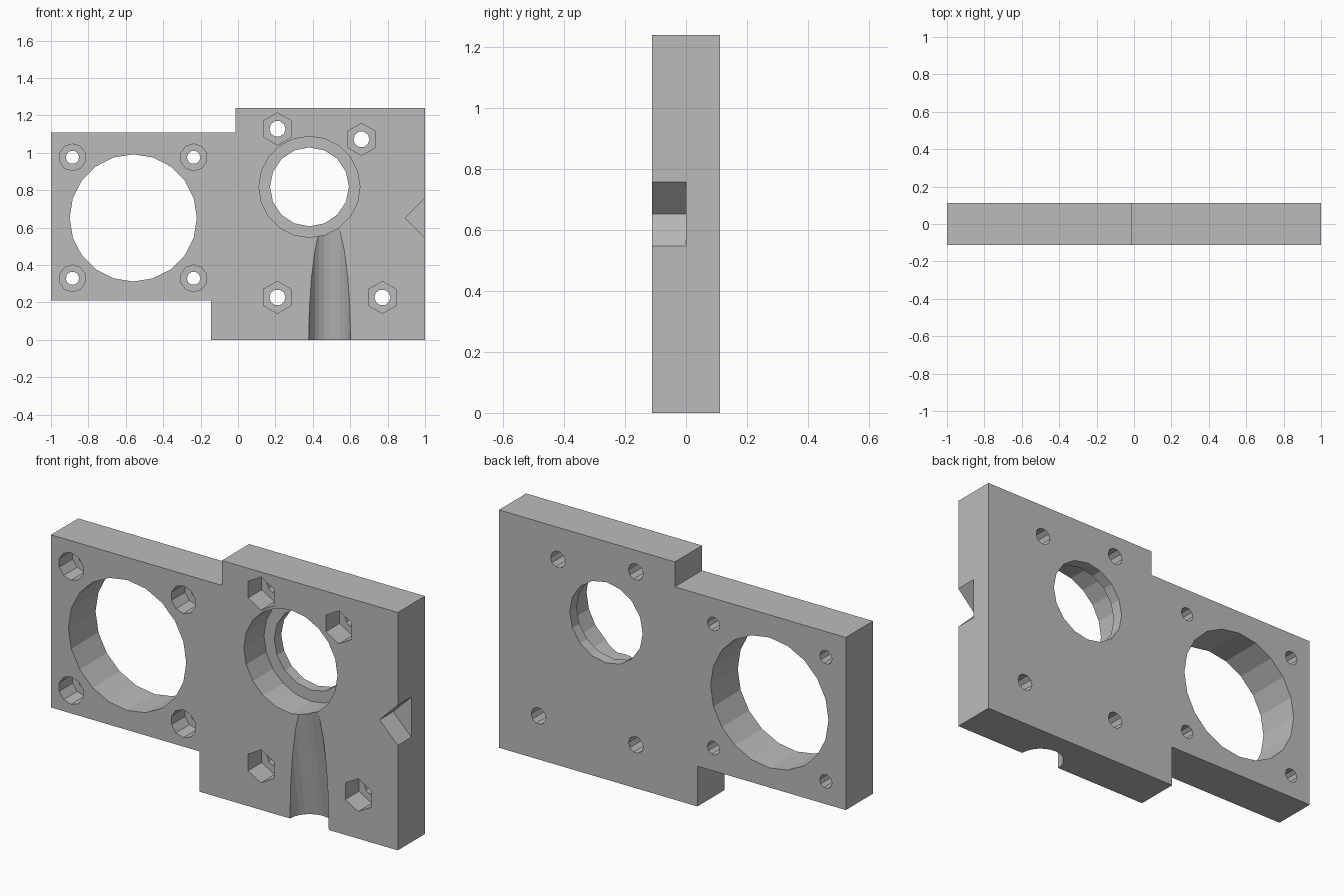
import bpy, bmesh, math
from mathutils import Matrix, Vector

if "Cube" in bpy.data.objects:
    bpy.data.objects.remove(bpy.data.objects["Cube"], do_unlink=True)

HALF = 0.112          # half of the plate thickness
FRONT, OUT = -HALF, 0.05

grey = bpy.data.materials.new("plain grey")
grey.use_nodes = True
grey.diffuse_color = (0.5, 0.5, 0.5, 1)
grey.node_tree.nodes["Principled BSDF"].inputs["Base Color"].default_value = (0.5, 0.5, 0.5, 1)


def prism(name, outline, y0, y1):
    """Extrude an x-z outline from y0 to y1."""
    bm = bmesh.new()
    face = bm.faces.new([bm.verts.new((x, y0, z)) for x, z in outline])
    new = bmesh.ops.extrude_face_region(bm, geom=[face])["geom"]
    bmesh.ops.translate(bm, vec=(0, y1 - y0, 0),
                        verts=[v for v in new if isinstance(v, bmesh.types.BMVert)])
    bmesh.ops.recalc_face_normals(bm, faces=bm.faces)
    mesh = bpy.data.meshes.new(name)
    bm.to_mesh(mesh)
    bm.free()
    obj = bpy.data.objects.new(name, mesh)
    bpy.context.collection.objects.link(obj)
    obj.data.materials.append(grey)
    return obj


def ring(x, z, radius, sides, start=0.0):
    angles = [start + math.tau * i / sides for i in range(sides)]
    return [(x + radius * math.cos(a), z + radius * math.sin(a)) for a in angles]


def cut(cutter):
    """Subtract the cutter from the plate and discard it."""
    cutter.hide_render = True
    mod = plate.modifiers.new("cut", "BOOLEAN")
    mod.operation, mod.solver, mod.object = "DIFFERENCE", "EXACT", cutter
    bpy.context.view_layer.objects.active = plate
    bpy.ops.object.modifier_apply(modifier=mod.name)
    bpy.data.objects.remove(cutter, do_unlink=True)


def bore(x, z, radius, sides, depth=None, start=0.0):
    end = HALF + OUT if depth is None else FRONT + depth
    cut(prism("bore_cutter", ring(x, z, radius, sides, start), FRONT - OUT, end))


# Stepped mounting plate
plate = prism("mounting_plate",
              [(-1, 0.21), (-0.144, 0.21), (-0.144, 0), (1, 0),
               (1, 1.24), (-0.014, 1.24), (-0.014, 1.11), (-1, 1.11)], -HALF, HALF)

# Motor opening with four counterbored screw holes
bore(-0.56, 0.652, 0.34, 20)
for x in (-0.885, -0.237):
    for z in (0.329, 0.976):
        bore(x, z, 0.072, 10, HALF, math.pi / 10)
        bore(x, z, 0.036, 10)

# Stepped bearing seat
bore(0.382, 0.818, 0.27, 20, 0.166)
bore(0.382, 0.818, 0.211, 16)

# Hexagonal nut pockets with bolt holes
for x, z in ((0.211, 1.128), (0.66, 1.072), (0.211, 0.227), (0.772, 0.227)):
    bore(x, z, 0.086, 6, HALF, math.pi / 2)
    bore(x, z, 0.043, 10)

# V notch in the side edge
cut(prism("notch_cutter", ring(1, 0.652, 0.105, 4), FRONT - OUT, 0))

# Tilted round channel rising from the bottom edge to the bearing seat
channel = prism("channel_cutter", ring(0, 0, 0.112, 24), -0.65, 0.1)
tilt = Matrix.Rotation(math.radians(-90 + 9.6), 4, "X")
channel.data.transform(Matrix.Translation(Vector((0.49, FRONT, 0))) @ tilt)
cut(channel)
